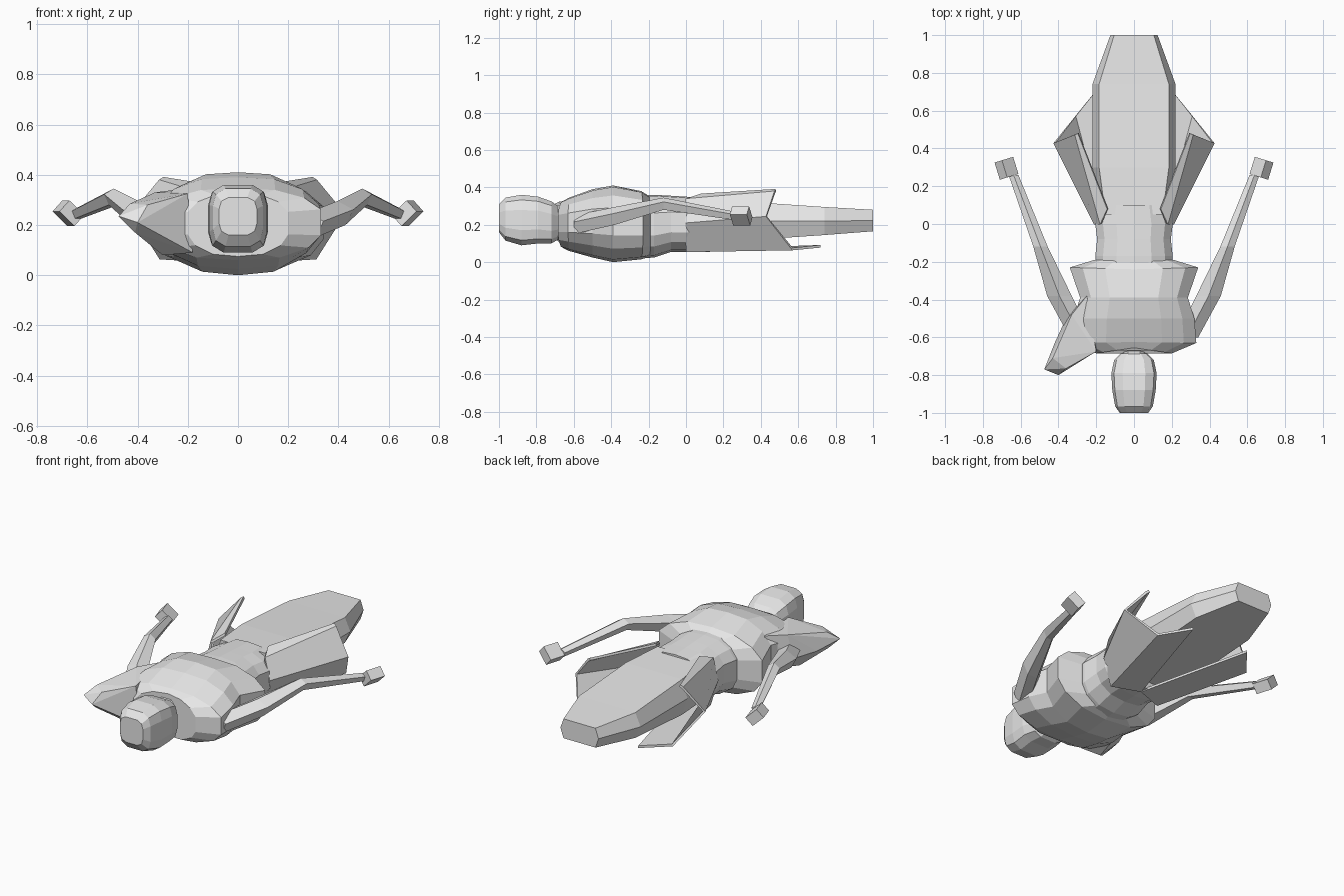
import bpy, bmesh
from mathutils import Vector, Matrix

if "Cube" in bpy.data.objects:
    bpy.data.objects.remove(bpy.data.objects["Cube"])

grey = bpy.data.materials.new("plain_grey")
grey.diffuse_color = (0.8, 0.8, 0.8, 1)
grey.use_nodes = True
grey.node_tree.nodes["Principled BSDF"].inputs["Base Color"].default_value = grey.diffuse_color


def finish(name, bm):
    bmesh.ops.recalc_face_normals(bm, faces=bm.faces)
    mesh = bpy.data.meshes.new(name)
    bm.to_mesh(mesh)
    bm.free()
    mesh.materials.append(grey)
    obj = bpy.data.objects.new(name, mesh)
    bpy.context.collection.objects.link(obj)
    return obj


def full(half):
    """Mirror a half section that runs from top centre to bottom centre."""
    return half + [(-x, z) for x, z in reversed(half) if x > 0]


def loft(name, section, rings, side=1):
    """Rings along y: (y, centre x, half width, bottom, top, y shift at the sides)."""
    bm = bmesh.new()
    loops = []
    for y, cx, w, zb, zt, *shift in rings:
        k = shift[0] if shift else 0
        loops.append([bm.verts.new((side * (cx + u * w), y + k * abs(u),
                                    (zb + zt) / 2 + v * (zt - zb) / 2)) for u, v in section])
    n = len(section)
    for a, b in zip(loops, loops[1:]):
        for i in range(n):
            j = (i + 1) % n
            bm.faces.new((a[i], a[j], b[j], b[i]))
    bm.faces.new(loops[0])
    bm.faces.new(loops[-1])
    return finish(name, bm)


def hull(name, points):
    bm = bmesh.new()
    for p in points:
        bm.verts.new(p)
    res = bmesh.ops.convex_hull(bm, input=bm.verts)
    junk = {v for v in res["geom_interior"] if isinstance(v, bmesh.types.BMVert)}
    bmesh.ops.delete(bm, geom=list(junk), context='VERTS')
    return finish(name, bm)


BODY = full([(0, 1), (.45, .96), (.8, .74), (1, .42), (1, -.3), (.85, -.65), (.5, -.93), (0, -1)])
ROUND = full([(.5, 1), (.88, .8), (1, .4), (1, -.4), (.88, -.8), (.5, -1)])
LEG = full([(.84, 1), (1, 0), (.84, -1)])
LIMB = full([(0, 1), (1, .3), (.5, -1)])

# Head and neck
loft("head", ROUND, [
    (-1.0, 0, .075, .16, .31), (-.965, 0, .10, .115, .345), (-.88, 0, .115, .09, .36),
    (-.79, 0, .12, .10, .35), (-.72, 0, .105, .10, .325), (-.685, 0, .07, .12, .30)])
loft("neck", ROUND, [(-.71, 0, .06, .12, .30), (-.62, 0, .065, .11, .31)])

# Chest, with the shoulders pushed forward of the neck
loft("chest", BODY, [
    (-.655, 0, .20, .075, .325, -.03), (-.625, 0, .33, .06, .345, -.005),
    (-.50, 0, .32, .025, .39), (-.39, 0, .285, 0, .41),
    (-.24, 0, .34, .015, .38, .01), (-.19, 0, .21, .03, .35)])

# Waist and hips
loft("waist", BODY, [
    (-.24, 0, .20, .02, .36), (-.17, 0, .205, .025, .36), (-.08, 0, .195, .055, .355),
    (0, 0, .205, .055, .35), (.10, 0, .18, .06, .345)])

# Joined legs tapering to the feet
loft("legs", LEG, [
    (.05, 0, .18, .10, .335), (.30, 0, .22, .115, .325),
    (.74, 0, .22, .145, .295), (1.0, 0, .125, .165, .28)])

for side, label in ((1, "right"), (-1, "left")):
    # Coat tail: flared shell, open at the front and slit at the back
    near = [(.14, .08, .36), (.175, 0, .335), (.205, 0, .21), (.16, 0, .06), (0, .06, .06)]
    far = [(.295, .48, .385), (.31, .475, .375), (.42, .43, .245), (.31, .57, .07), (.19, .72, .085)]
    bm = bmesh.new()
    a, b = ([bm.verts.new((side * x, y, z)) for x, y, z in row] for row in (near, far))
    for i in range(len(a) - 1):
        bm.faces.new((a[i], a[i + 1], b[i + 1], b[i]))
    tail = finish(label + "_coat_tail", bm)
    solid = tail.modifiers.new("thickness", 'SOLIDIFY')
    solid.thickness = .014
    solid.offset = 0

    # Bent arm
    loft(label + "_arm", LIMB, [
        (-.60, .28, .06, .15, .25), (-.38, .395, .065, .20, .295),
        (-.12, .495, .038, .28, .345), (.26, .638, .026, .225, .27)], side)

    # Block hand, tilted onto its edge
    bm = bmesh.new()
    bmesh.ops.create_cube(bm, size=1)
    turn = (Matrix.Translation((side * .675, .295, .247)) @ Matrix.Rotation(-side * .3, 4, 'Z')
            @ Matrix.Rotation(-side * .75, 4, 'Y') @ Matrix.Diagonal((.085, .095, .06, 1)))
    bmesh.ops.transform(bm, matrix=turn, verts=bm.verts)
    finish(label + "_hand", bm)

# Pointed guard on the left shoulder only
hull("shoulder_guard", [
    (-.475, -.77, .235), (-.40, -.80, .21), (-.43, -.71, .285), (-.36, -.765, .28),
    (-.20, -.675, .325), (-.33, -.48, .33), (-.25, -.38, .34), (-.41, -.75, .17),
    (-.30, -.64, .08), (-.42, -.63, .20), (-.18, -.66, .09), (-.27, -.40, .14), (-.36, -.50, .19)])
